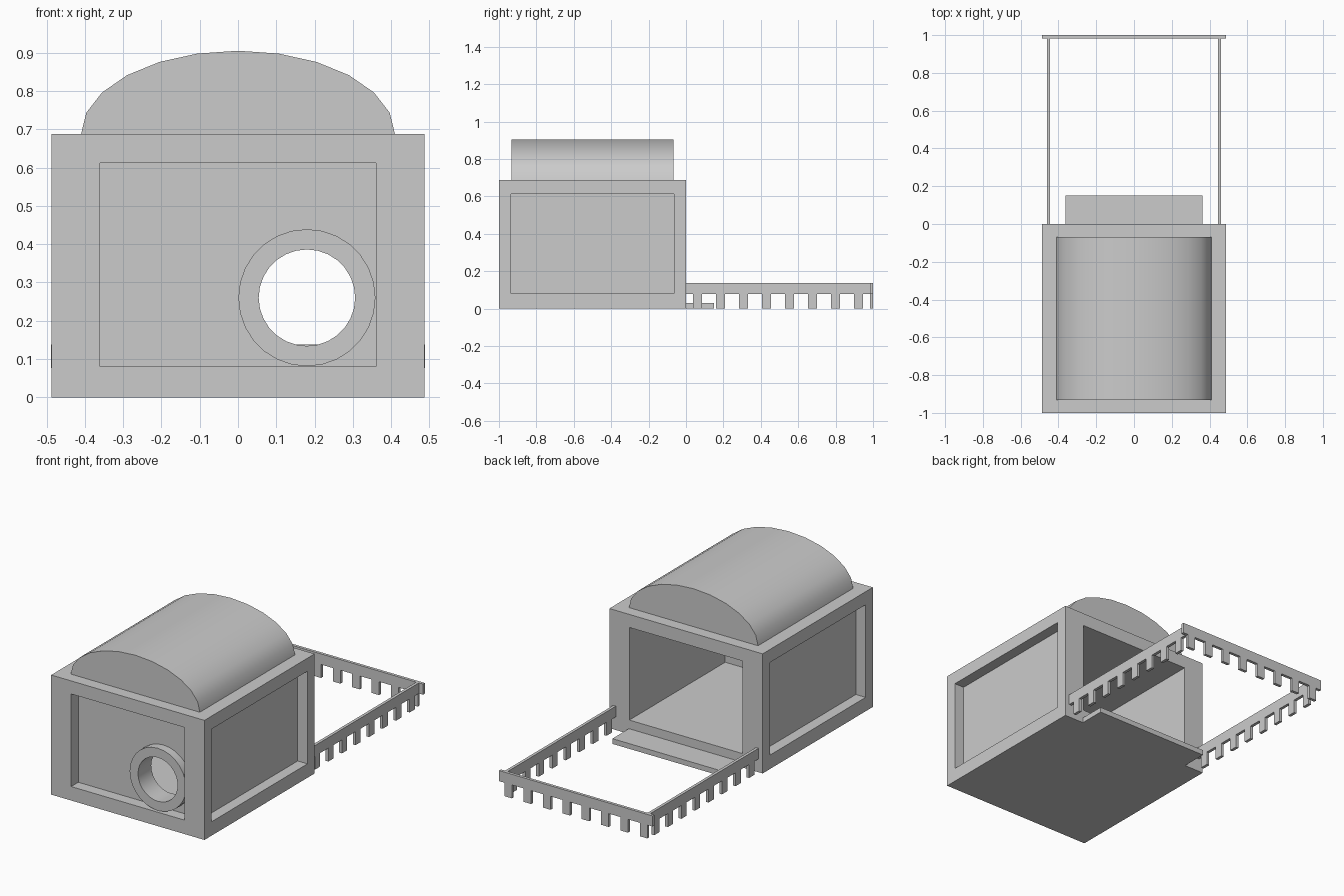
import bpy, bmesh, math
from mathutils import Matrix

if "Cube" in bpy.data.objects:
    bpy.data.objects.remove(bpy.data.objects["Cube"])


def make(name, bm):
    bmesh.ops.recalc_face_normals(bm, faces=bm.faces[:])
    me = bpy.data.meshes.new(name)
    bm.to_mesh(me)
    bm.free()
    ob = bpy.data.objects.new(name, me)
    bpy.context.collection.objects.link(ob)
    return ob


def add_box(bm, x0, x1, y0, y1, z0, z1):
    m = Matrix.Translation(((x0 + x1) / 2, (y0 + y1) / 2, (z0 + z1) / 2))
    m = m @ Matrix.Diagonal((x1 - x0, y1 - y0, z1 - z0, 1))
    bmesh.ops.create_cube(bm, size=1, matrix=m)


def box(name, *dims):
    bm = bmesh.new()
    add_box(bm, *dims)
    return make(name, bm)


def cylinder_y(name, x, z, r, y0, y1, seg=28):
    bm = bmesh.new()
    m = Matrix.Translation((x, (y0 + y1) / 2, z)) @ Matrix.Rotation(math.pi / 2, 4, 'X')
    bmesh.ops.create_cone(bm, cap_ends=True, segments=seg, radius1=r, radius2=r,
                          depth=y1 - y0, matrix=m)
    return make(name, bm)


def cut(target, cutter):
    bpy.context.view_layer.objects.active = target
    mod = target.modifiers.new("cut", 'BOOLEAN')
    mod.operation = 'DIFFERENCE'
    mod.solver = 'EXACT'
    mod.object = cutter
    bpy.ops.object.modifier_apply(modifier=mod.name)
    bpy.data.objects.remove(cutter, do_unlink=True)


def smooth(ob):
    bpy.ops.object.select_all(action='DESELECT')
    ob.select_set(True)
    bpy.context.view_layer.objects.active = ob
    bpy.ops.object.shade_smooth_by_angle(angle=math.radians(30))


# Cabin with recessed front and sides, and a room open at the back
W, H = 0.487, 0.687
cabin = box("cabin", -W, W, -1, 0, 0, H)
cut(cabin, box("front_recess", -0.36, 0.36, -1.1, -0.935, 0.08, 0.612))
for s in (-1, 1):
    xs = sorted((s * 0.425, s * 0.6))
    cut(cabin, box("side_recess", xs[0], xs[1], -0.935, -0.065, 0.08, 0.612))
cut(cabin, box("room", -0.36, 0.36, -0.87, 0.1, 0.08, 0.612))
cut(cabin, cylinder_y("window_hole", 0.18, 0.26, 0.14, -1.1, -0.8))

# Round window ring: rectangular section spun about the hole axis
bm = bmesh.new()
rows, seg = [], 28
for i in range(seg):
    a = math.tau * i / seg
    rows.append([bm.verts.new((0.18 + r * math.cos(a), y, 0.26 + r * math.sin(a)))
                 for r, y in ((0.126, -0.985), (0.179, -0.985), (0.179, -0.865), (0.126, -0.865))])
for i in range(seg):
    p, q = rows[i], rows[(i + 1) % seg]
    for j in range(4):
        k = (j + 1) % 4
        bm.faces.new((p[j], p[k], q[k], q[j]))
smooth(make("window_ring", bm))

# Barrel roof: half ellipse in 12 segments
bm = bmesh.new()
arc = [bm.verts.new((0.41 * math.cos(math.pi * i / 12), -0.932,
                     H + 0.218 * math.sin(math.pi * i / 12))) for i in range(13)]
face = bm.faces.new(arc)
ext = bmesh.ops.extrude_face_region(bm, geom=[face], use_keep_orig=True)
bmesh.ops.translate(bm, vec=(0, 0.864, 0),
                    verts=[g for g in ext['geom'] if isinstance(g, bmesh.types.BMVert)])
smooth(make("barrel_roof", bm))

# Back door step
box("step", -0.363, 0.363, 0, 0.15, 0, 0.03)


# Yard fence: a rail with eight short posts under it
def fence(name, loc, angle, length):
    bm = bmesh.new()
    t = 0.0085
    add_box(bm, -length / 2, length / 2, -t, t, 0.077, 0.138)
    for i in range(8):
        c = (i - 3.5) * 0.123
        add_box(bm, c - 0.024, c + 0.024, -t, t, 0, 0.077)
    bmesh.ops.transform(bm, verts=bm.verts[:],
                        matrix=Matrix.Translation(loc) @ Matrix.Rotation(angle, 4, 'Z'))
    return make(name, bm)


fence("left_fence", (-0.453, 0.4925, 0), math.pi / 2, 0.983)
fence("right_fence", (0.453, 0.4925, 0), math.pi / 2, 0.983)
fence("back_fence", (0, 0.9915, 0), 0, 0.976)
